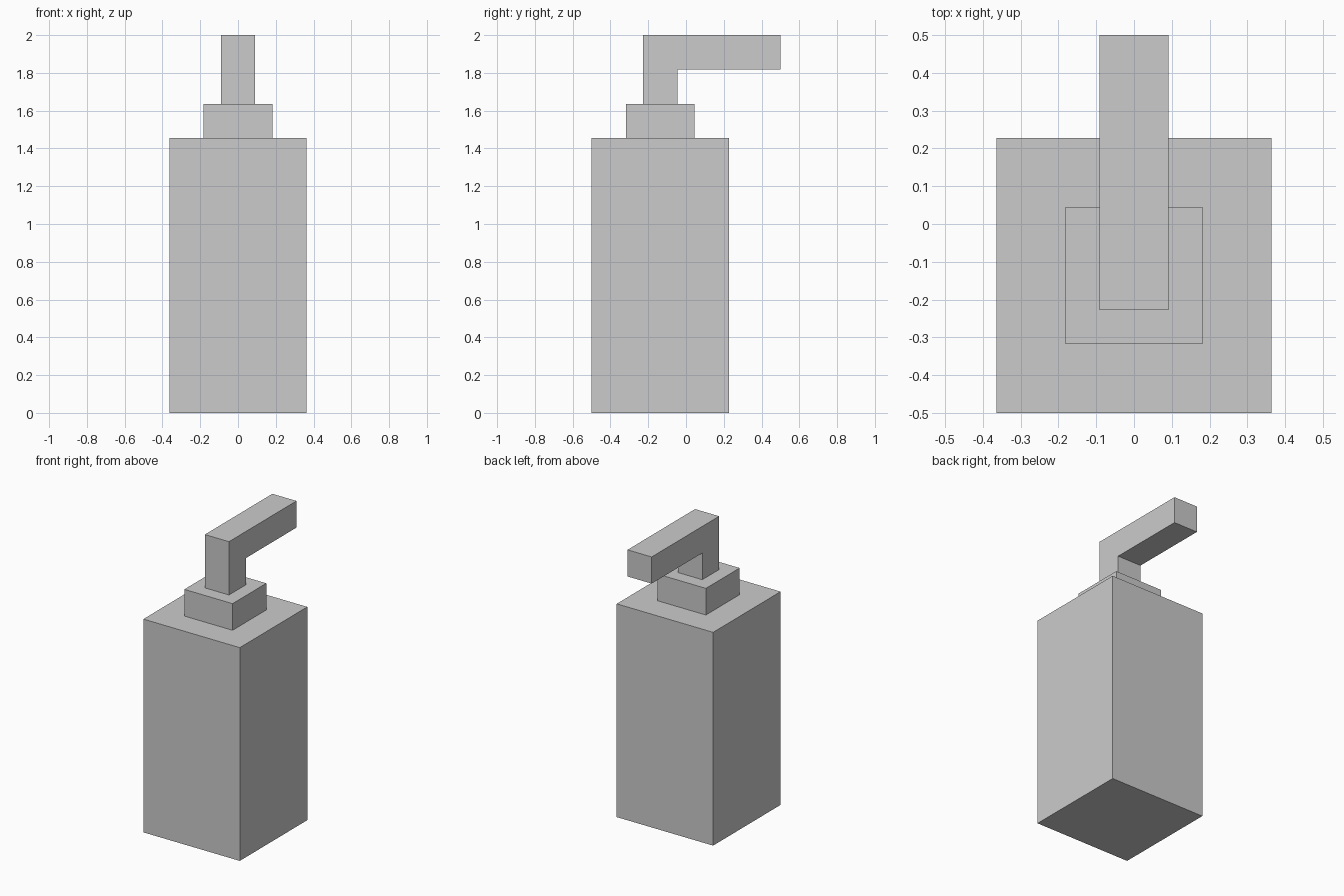
import bpy
import bmesh

if "Cube" in bpy.data.objects:
    bpy.data.objects.remove(bpy.data.objects["Cube"])

U = 2 / 11        # module: the whole bottle is 11 units tall
Y0 = -0.5         # front face of the body


def extrude_profile(name, profile, half_width):
    """Extrude a closed (y, z) profile symmetrically along x."""
    bm = bmesh.new()
    face = bm.faces.new([bm.verts.new((-half_width, Y0 + y * U, z * U)) for y, z in profile])
    geom = bmesh.ops.extrude_face_region(bm, geom=[face])["geom"]
    moved = [g for g in geom if isinstance(g, bmesh.types.BMVert)]
    bmesh.ops.translate(bm, verts=moved, vec=(2 * half_width, 0, 0))
    bmesh.ops.recalc_face_normals(bm, faces=bm.faces)
    mesh = bpy.data.meshes.new(name)
    bm.to_mesh(mesh)
    bm.free()
    obj = bpy.data.objects.new(name, mesh)
    bpy.context.collection.objects.link(obj)
    return obj


def rect(y0, y1, z0, z1):
    return [(y0, z0), (y1, z0), (y1, z1), (y0, z1)]


# Square bottle body
extrude_profile("bottle_body", rect(0, 4, 0, 8), 2 * U)

# Pump collar
extrude_profile("pump_collar", rect(1, 3, 8, 9), U)

# L-shaped stem and spout, reaching out over the back
extrude_profile("pump_spout",
                [(1.5, 9), (2.5, 9), (2.5, 10), (5.5, 10), (5.5, 11), (1.5, 11)],
                0.5 * U)
